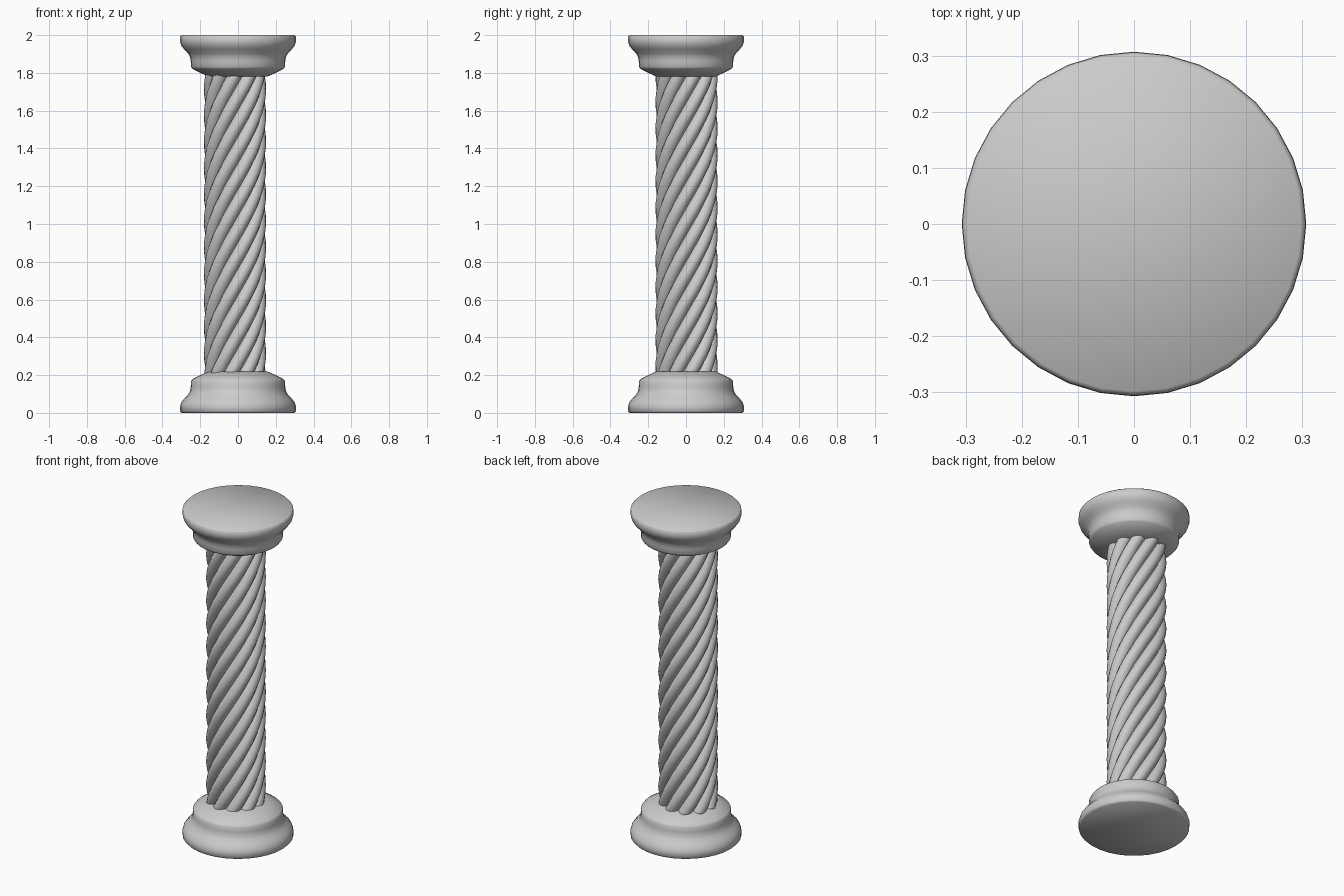
import bpy, bmesh
from math import sin, cos, pi, tau, radians

if "Cube" in bpy.data.objects:
    bpy.data.objects.remove(bpy.data.objects["Cube"])

def make_object(name, bm):
    bmesh.ops.recalc_face_normals(bm, faces=bm.faces)
    mesh = bpy.data.meshes.new(name)
    bm.to_mesh(mesh)
    bm.free()
    for p in mesh.polygons:
        p.use_smooth = True
    obj = bpy.data.objects.new(name, mesh)
    bpy.context.collection.objects.link(obj)
    return obj

def loft(bm, rings):
    """Bridge successive rings of points and cap both ends."""
    loops = [[bm.verts.new(p) for p in ring] for ring in rings]
    n = len(loops[0])
    for a, b in zip(loops, loops[1:]):
        for i in range(n):
            j = (i + 1) % n
            bm.faces.new((a[i], a[j], b[j], b[i]))
    bm.faces.new(loops[0][::-1])
    bm.faces.new(loops[-1])

def lathe(name, profile, sides=32):
    bm = bmesh.new()
    loft(bm, [[(r * cos(tau * i / sides), r * sin(tau * i / sides), z)
               for i in range(sides)] for r, z in profile])
    return make_object(name, bm)

# Moulded base, and the same moulding upside down as the capital
profile = [(0.298, 0.0), (0.306, 0.008), (0.307, 0.035), (0.301, 0.055),
           (0.285, 0.075), (0.265, 0.096), (0.254, 0.115), (0.25, 0.14),
           (0.249, 0.168), (0.242, 0.178), (0.20, 0.2), (0.155, 0.22)]
lathe("base", profile)
lathe("capital", [(r, 2 - z) for r, z in profile])

# Rope-twisted shaft made of helical strands
STRANDS, RING, RADIUS = 10, 0.123, 0.042
CENTRE_X, CENTRE_Y = -0.016, 0.003
Z0, Z1, PITCH, STEPS, SIDES = 0.19, 1.81, 1.4, 56, 14
bm = bmesh.new()
for s in range(STRANDS):
    rings = []
    for k in range(STEPS + 1):
        z = Z0 + (Z1 - Z0) * k / STEPS
        a = radians(-99) + tau * s / STRANDS + tau * (z - 0.21) / PITCH
        cx, cy = CENTRE_X + RING * cos(a), CENTRE_Y + RING * sin(a)
        rings.append([(cx + RADIUS * cos(a + tau * i / SIDES),
                       cy + RADIUS * sin(a + tau * i / SIDES), z)
                      for i in range(SIDES)])
    loft(bm, rings)
make_object("twisted_shaft", bm)
